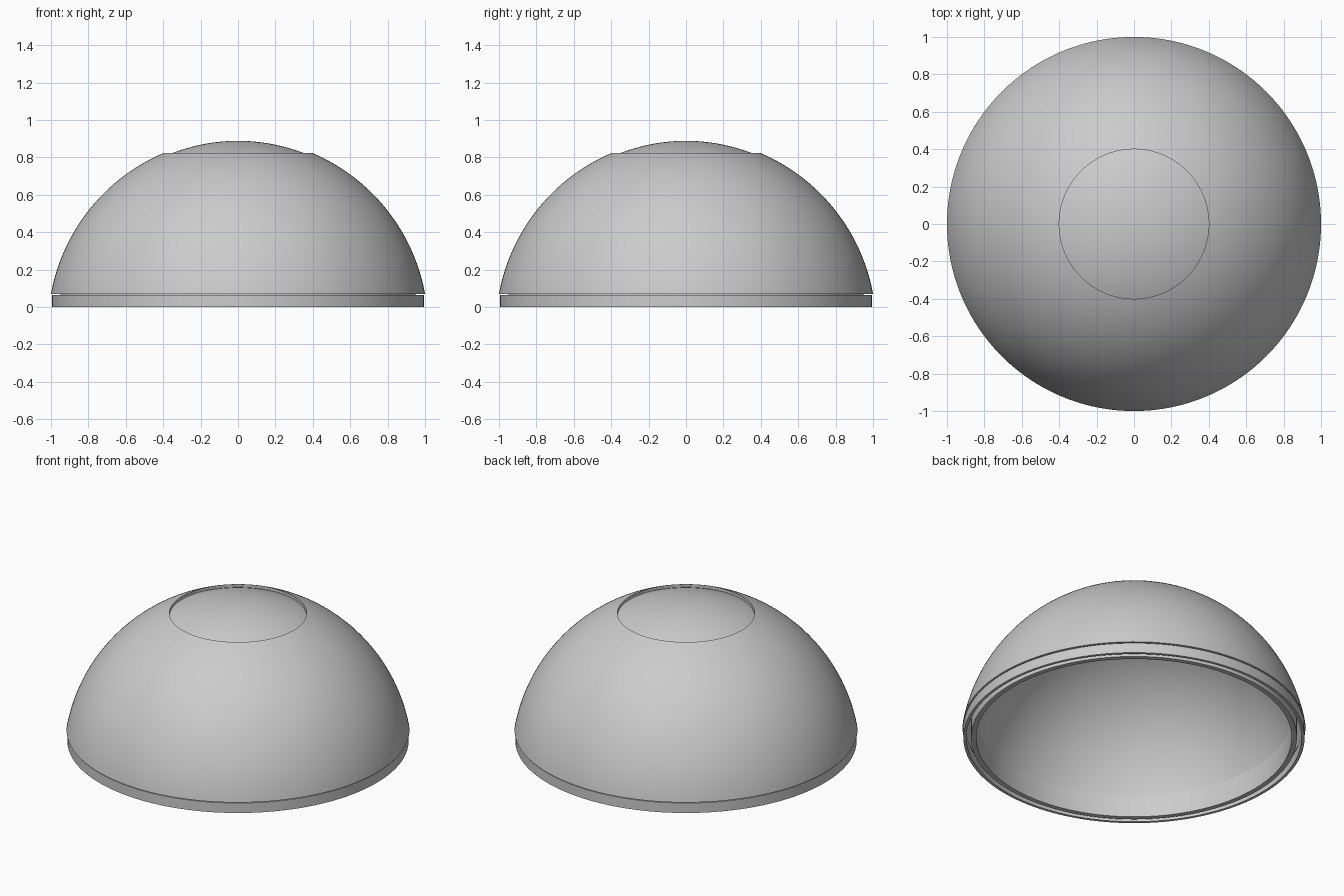
import bpy, bmesh, math

SEGMENTS = 160

cube = bpy.data.objects.get("Cube")
if cube:
    bpy.data.objects.remove(cube, do_unlink=True)

grey = bpy.data.materials.new("neutral grey")
grey.use_nodes = True
colour = (0.6, 0.6, 0.6, 1)
grey.diffuse_color = colour
grey.node_tree.nodes["Principled BSDF"].inputs["Base Color"].default_value = colour


def arc(start, end, steps=40):
    """Points (r, z) on a sphere centred on the axis, from start to end."""
    (r0, z0), (r1, z1) = start, end
    c = (r1**2 + z1**2 - r0**2 - z0**2) / (2 * (z1 - z0))
    radius = math.hypot(r0, z0 - c)
    a0, a1 = math.atan2(z0 - c, r0), math.atan2(z1 - c, r1)
    angles = [a0 + (a1 - a0) * i / steps for i in range(steps + 1)]
    return [(radius * math.cos(a), c + radius * math.sin(a)) for a in angles]


def lathe(name, profile):
    """Spin a closed (r, z) profile around the z axis."""
    bm = bmesh.new()
    verts = [bm.verts.new((max(r, 0), 0, z)) for r, z in profile]
    edges = [bm.edges.new((v, verts[i - 1])) for i, v in enumerate(verts)]
    bmesh.ops.spin(bm, geom=verts + edges, cent=(0, 0, 0), axis=(0, 0, 1),
                   angle=2 * math.pi, steps=SEGMENTS, use_duplicate=False)
    bmesh.ops.remove_doubles(bm, verts=bm.verts, dist=0.0001)
    # Drop the axis edge left between the two poles of a closed dome
    loose = [e for e in bm.edges if not e.link_faces]
    bmesh.ops.delete(bm, geom=loose, context="EDGES")
    bmesh.ops.recalc_face_normals(bm, faces=bm.faces)
    mesh = bpy.data.meshes.new(name)
    bm.to_mesh(mesh)
    bm.free()
    mesh.materials.append(grey)
    obj = bpy.data.objects.new(name, mesh)
    bpy.context.collection.objects.link(obj)
    bpy.ops.object.select_all(action="DESELECT")
    obj.select_set(True)
    bpy.context.view_layer.objects.active = obj
    bpy.ops.object.shade_smooth_by_angle(angle=math.radians(8))
    return obj


# Inner dome: hollow shell with a short straight skirt
lathe("inner_dome",
      [(0.95, 0)] + arc((0.95, 0.145), (0, 0.888))
      + arc((0, 0.858), (0.92, 0.145)) + [(0.92, 0)])

# Outer dome: thin shell with a round opening at the top
lathe("outer_dome",
      arc((1.0, 0.07), (0.40, 0.822)) + arc((0.40, 0.803), (0.98, 0.07)))

# Base ring: thin band just under the outer dome
lathe("base_ring",
      [(0.995, 0), (0.995, 0.064), (0.978, 0.064), (0.978, 0)])
